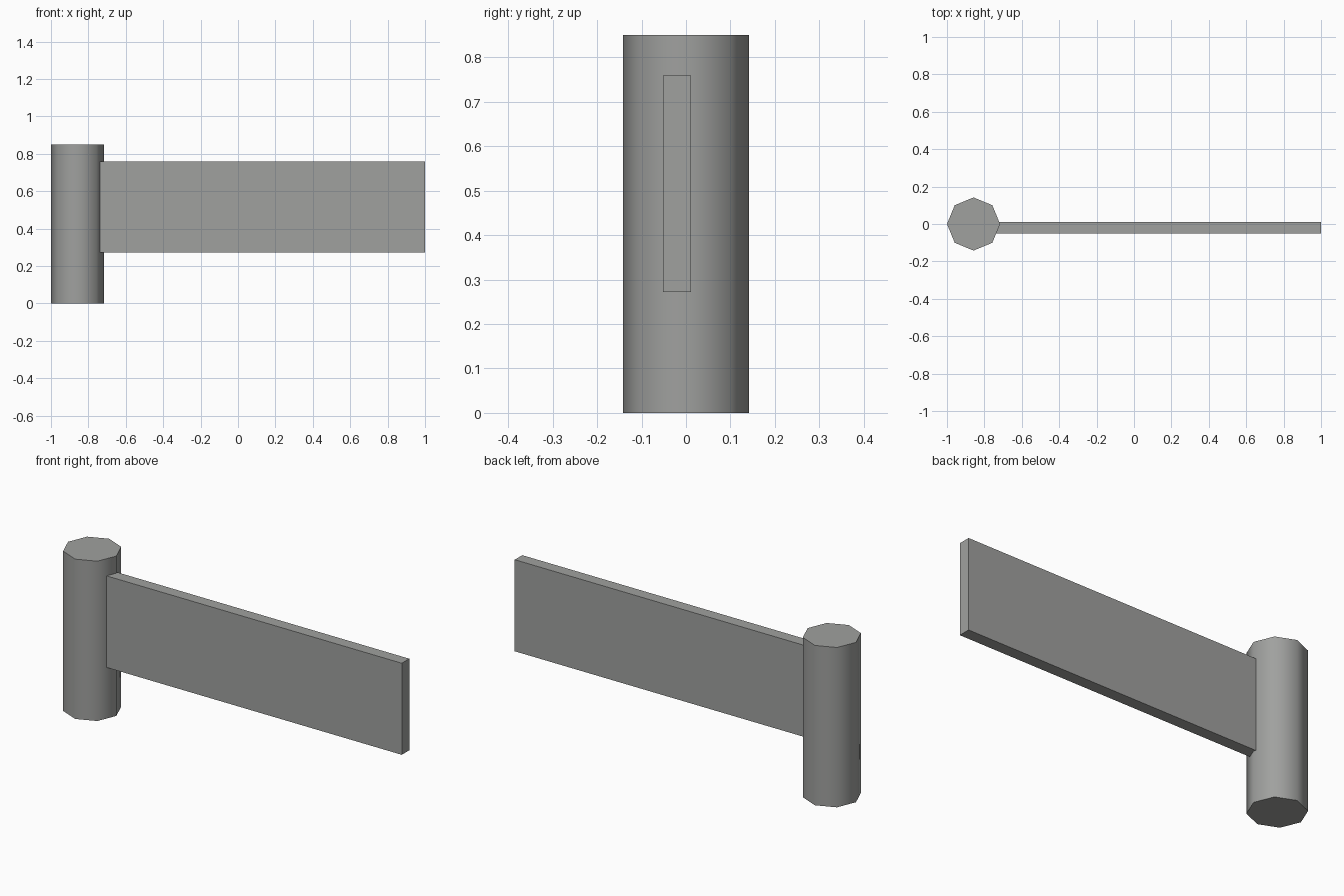
import bpy
import math

if "Cube" in bpy.data.objects:
    bpy.data.objects.remove(bpy.data.objects["Cube"])

# One flat grey for the whole model
grey = bpy.data.materials.new("grey")
grey.diffuse_color = (0.35, 0.355, 0.345, 1)
grey.use_nodes = True
grey.node_tree.nodes["Principled BSDF"].inputs["Base Color"].default_value = grey.diffuse_color


def finish(name):
    obj = bpy.context.object
    obj.name = name
    obj.data.materials.append(grey)
    return obj


# Eight-sided upright post with softly shaded sides and flat caps
R, H = 0.142, 0.85
bpy.ops.mesh.primitive_cylinder_add(vertices=8, radius=R, depth=H,
                                    location=(-1 + R, 0, H / 2))
finish("post")
bpy.ops.object.shade_smooth_by_angle(angle=math.radians(60))

# Long thin panel joined to the side of the post
lo, hi = (-0.738, -0.052, 0.272), (1.0, 0.011, 0.759)
bpy.ops.mesh.primitive_cube_add(size=1, location=[(a + b) / 2 for a, b in zip(lo, hi)])
panel = finish("panel")
panel.scale = [b - a for a, b in zip(lo, hi)]
bpy.ops.object.transform_apply(location=False, rotation=False, scale=True)
